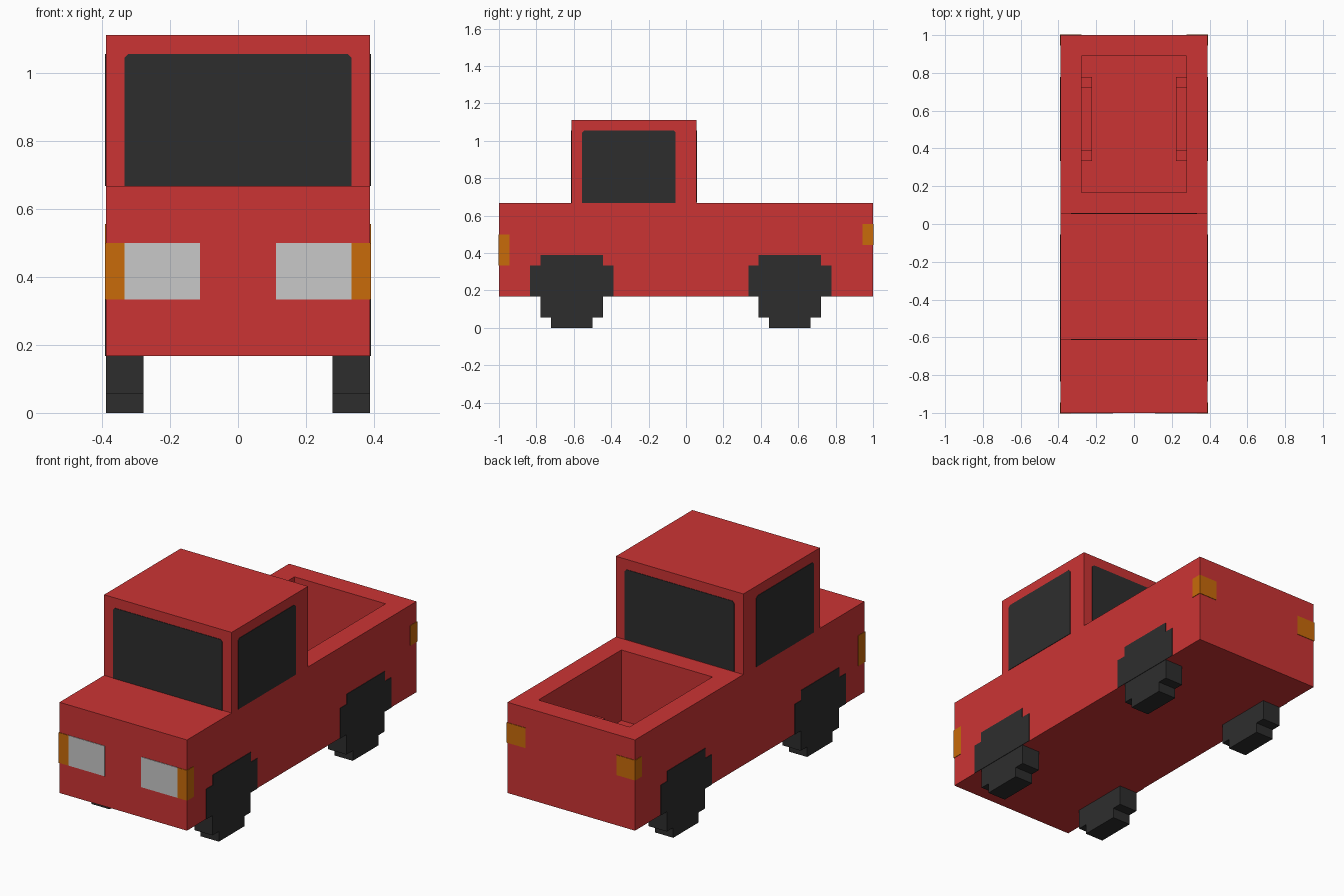
import bpy, bmesh

if "Cube" in bpy.data.objects:
    bpy.data.objects.remove(bpy.data.objects["Cube"])

U = 1 / 18      # one block of the model grid
T = 0.05        # plate thickness in blocks (about 0.003 units)


def material(name, rgb):
    m = bpy.data.materials.new(name)
    m.diffuse_color = (*rgb, 1)
    m.use_nodes = True
    m.node_tree.nodes["Principled BSDF"].inputs["Base Color"].default_value = m.diffuse_color
    return m


RED = material("red paint", (0.60, 0.034, 0.034))
DARK = material("dark rubber and glass", (0.027, 0.027, 0.027))
GREY = material("light grey lamp", (0.58, 0.58, 0.58))
ORANGE = material("orange lamp", (0.58, 0.145, 0.003))


def prism(name, axis, pts, a, b, mat):
    """Extrude a 2D outline along x (points are y,z) or y (points are x,z)."""
    def place(p, t):
        return (t * U, p[0] * U, p[1] * U) if axis == "x" else (p[0] * U, t * U, p[1] * U)
    bm = bmesh.new()
    lo = [bm.verts.new(place(p, a)) for p in pts]
    hi = [bm.verts.new(place(p, b)) for p in pts]
    bm.faces.new(lo)
    bm.faces.new(hi)
    n = len(pts)
    for i in range(n):
        j = (i + 1) % n
        bm.faces.new((lo[i], lo[j], hi[j], hi[i]))
    bmesh.ops.recalc_face_normals(bm, faces=bm.faces)
    me = bpy.data.meshes.new(name)
    bm.to_mesh(me)
    bm.free()
    me.materials.append(mat)
    ob = bpy.data.objects.new(name, me)
    bpy.context.collection.objects.link(ob)
    return ob


def rect(u0, u1, v0, v1, c=0):
    """Rectangle outline; c trims the two top corners."""
    if not c:
        return [(u0, v0), (u1, v0), (u1, v1), (u0, v1)]
    return [(u0, v0), (u1, v0), (u1, v1 - c), (u1 - c, v1), (u0 + c, v1), (u0, v1 - c)]


def stepped(centre, rows):
    """Symmetric stepped outline from (half width, bottom, top) rows."""
    right = [(centre + w, z) for w, z0, z1 in rows for z in (z0, z1)]
    left = [(2 * centre - u, z) for u, z in reversed(right)]
    return right + left


# Body with bonnet, cabin and cargo section
body = prism("body", "x", [(-18, 3), (18, 3), (18, 12), (1, 12), (1, 20),
                           (-11, 20), (-11, 12), (-18, 12)], -7, 7, RED)

# Open cargo bed cut out of the body
cutter = prism("bed_cutter", "x", rect(3, 16, 5, 13), -5, 5, RED)
cutter.hide_render = True
mod = body.modifiers.new("bed", "BOOLEAN")
mod.operation, mod.solver, mod.object = "DIFFERENCE", "EXACT", cutter
bpy.context.view_layer.objects.active = body
bpy.ops.object.modifier_apply(modifier="bed")
bpy.data.objects.remove(cutter)

# Front and rear windows
prism("windscreen", "y", rect(-6, 6, 12, 19, 0.2), -11 - T, -11, DARK)
prism("rear_window", "y", rect(-6, 6, 12 + T, 19, 0.2), 1, 1 + T, DARK)

for s, side in ((1, "right"), (-1, "left")):
    out = (s * 7, s * (7 + T))

    # Side window
    prism(f"side_window_{side}", "x", rect(-10, -1, 12, 19, 0.2), *out, DARK)

    # Wheels: block below the body, flush disc on the body side
    for cy, end in ((-11, "front"), (10, "rear")):
        prism(f"{end}_wheel_{side}", "x", stepped(cy, [(2, 0, 1), (3, 1, 3)]),
              s * 5, s * 7, DARK)
        prism(f"{end}_wheel_disc_{side}", "x", stepped(cy, [(3, 3, 3), (3, 3, 3), (4, 3, 6), (3, 6, 7)][2:]),
              *out, DARK)

    # Wheel housing inside the bed
    prism(f"wheel_housing_{side}", "x", stepped(10, [(4, 5, 6), (3, 6, 7)]),
          s * 4, s * 5, RED)

    # Headlight and wrap-around front indicator
    prism(f"headlight_{side}", "y", rect(s * 2, s * 6, 6, 9), -18 - T, -18, GREY)
    prism(f"indicator_front_{side}", "y", rect(s * 6, s * (7 + T), 6, 9), -18 - T, -18, ORANGE)
    prism(f"indicator_side_{side}", "x", rect(-18, -17, 6, 9), *out, ORANGE)

    # Wrap-around tail light
    prism(f"tail_light_back_{side}", "y", rect(s * 5, s * (7 + T), 8, 10), 18, 18 + T, ORANGE)
    prism(f"tail_light_side_{side}", "x", rect(17, 18, 8, 10), *out, ORANGE)
